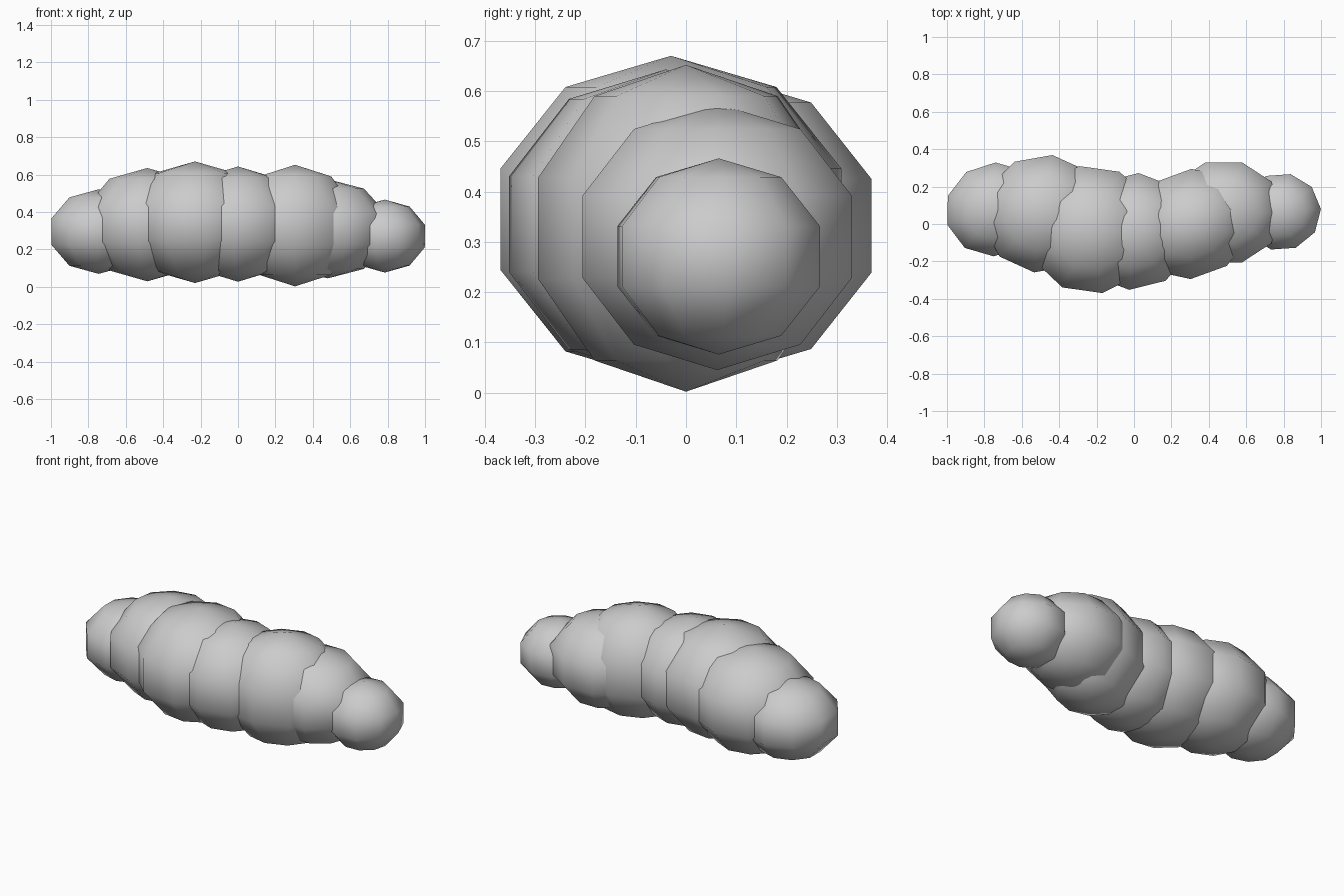
import bpy
from math import radians

if "Cube" in bpy.data.objects:
    bpy.data.objects.remove(bpy.data.objects["Cube"])

# Body segments of a plump grub: centre, radii, yaw in degrees
SEGMENTS = [
    ((-0.745, 0.078, 0.295), (0.28, 0.262, 0.226), 18),
    ((-0.485, 0.055, 0.332), (0.35, 0.332, 0.303), 10),
    ((-0.230, -0.030, 0.345), (0.37, 0.362, 0.325), -8),
    ((0.000, -0.040, 0.335), (0.34, 0.328, 0.308), 14),
    ((0.305, 0.000, 0.327), (0.35, 0.305, 0.325), 20),
    ((0.480, 0.062, 0.310), (0.33, 0.296, 0.265), 0),
    ((0.785, 0.065, 0.271), (0.226, 0.218, 0.195), 4),
]


def body_segment(name, centre, radii, yaw):
    # Coarse smooth-shaded sphere with a vertex column along +-x
    bpy.ops.mesh.primitive_uv_sphere_add(segments=10, ring_count=5, radius=1)
    ob = bpy.context.object
    ob.name = name
    verts = ob.data.vertices
    if max(v.co.y for v in verts) > max(v.co.x for v in verts):
        for v in verts:
            v.co.x, v.co.y = v.co.y, -v.co.x
    ob.location = centre
    ob.scale = radii
    ob.rotation_euler = (0, 0, radians(yaw))
    bpy.ops.object.shade_smooth()
    return ob


for i, (centre, radii, yaw) in enumerate(SEGMENTS):
    name = "tail_segment" if i == 0 else "head" if i == 6 else f"body_segment_{i}"
    body_segment(name, centre, radii, yaw)
